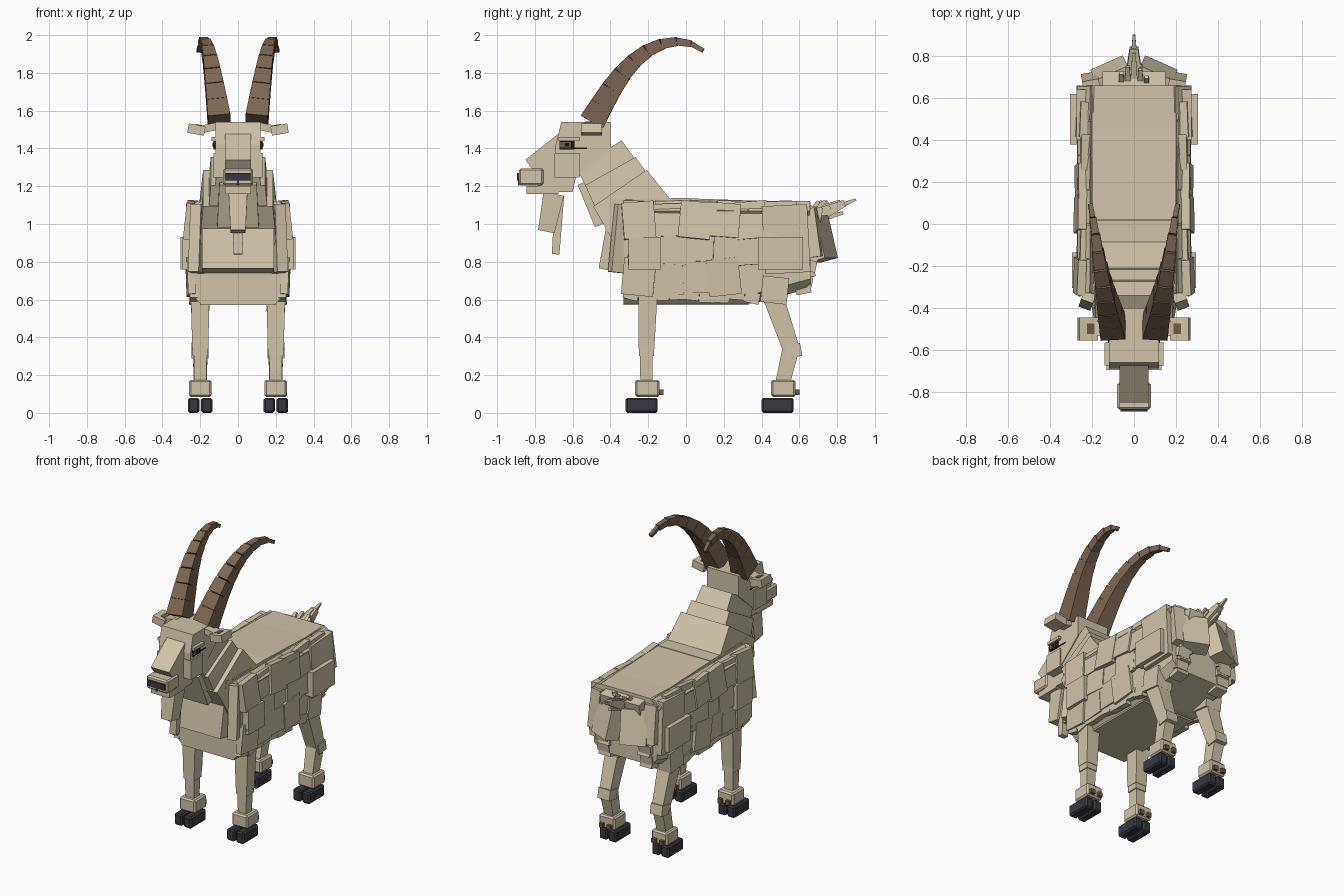
import bpy, bmesh, random
from math import radians, sin, cos
from mathutils import Vector, Euler

random.seed(4)
cube = bpy.data.objects.get("Cube")
if cube:
    bpy.data.objects.remove(cube)


def material(name, red, green, blue):
    colour = (red, green, blue, 1)
    mat = bpy.data.materials.new(name)
    mat.use_nodes = True
    mat.diffuse_color = colour
    mat.node_tree.nodes["Principled BSDF"].inputs["Base Color"].default_value = colour
    return mat


COAT = material("cream coat", .63, .55, .4)
HORN = material("horn brown", .2, .135, .09)
HOOF = material("slate hoof", .04, .04, .055)
CLAW = material("claw brown", .17, .1, .055)
BLACK = material("black", .01, .01, .01)


def loft(name, rings, mat=COAT, pair=False, chamfer=0):
    """Closed solid through matching rings; a pair is modelled on the left and mirrored."""
    sides = (("left_", 1), ("right_", -1)) if pair else (("", 1),)
    for prefix, side in sides:
        bm = bmesh.new()
        loops = [[bm.verts.new((side * x, y, z)) for x, y, z in ring] for ring in rings]
        for lower, upper in zip(loops, loops[1:]):
            for i in range(len(lower)):
                bm.faces.new((lower[i - 1], lower[i], upper[i], upper[i - 1]))
        bm.faces.new(loops[0])
        bm.faces.new(loops[-1])
        bmesh.ops.recalc_face_normals(bm, faces=bm.faces)
        mesh = bpy.data.meshes.new(prefix + name)
        bm.to_mesh(mesh)
        bm.free()
        mesh.materials.append(mat)
        part = bpy.data.objects.new(prefix + name, mesh)
        bpy.context.collection.objects.link(part)
        if chamfer:
            bevel = part.modifiers.new("chamfer", 'BEVEL')
            bevel.width, bevel.segments = chamfer, 1


def rectangle(centre, across, along):
    return [centre - across - along, centre + across - along,
            centre + across + along, centre - across + along]


def box(name, at, size, pitch=0, roll=0, yaw=0, **options):
    """Block from its centre, full size and turns in degrees."""
    turn = Euler((radians(pitch), radians(roll), radians(yaw))).to_matrix()
    x, y, z = (turn.col[i] * size[i] / 2 for i in range(3))
    loft(name, [rectangle(Vector(at) + end, x, y) for end in (-z, z)], **options)


def bar(name, start, end, size, taper=1, **options):
    """Tapering bar between two points; size is its width and depth at the start."""
    start, end = Vector(start), Vector(end)
    axis = (end - start).normalized()
    depth = axis.cross(Vector((1, 0, 0))).normalized()
    width = depth.cross(axis)
    across, along = width * size[0] / 2, depth * size[1] / 2
    loft(name, [rectangle(start, across, along),
                rectangle(end, across * taper, along * taper)], **options)


def slab(name, profile, half_width):
    """Side profile of (y, z) points spanning the middle."""
    loft(name, [[(x, y, z) for y, z in profile] for x in (-half_width, half_width)])


def body_ring(y, half_width, bottom, top, cut=.05):
    """Upright rectangle with chamfered corners."""
    inner = half_width - cut
    right = [(inner, bottom), (half_width, bottom + cut),
             (half_width, top - cut), (inner, top)]
    outline = right + [(-x, z) for x, z in reversed(right)]
    return [(x, y, z) for x, z in outline]


def jitter(amount):
    return random.uniform(-amount, amount)


# Torso and back
loft("torso", [body_ring(-.33, .25, .58, 1.12),
               body_ring(.36, .25, .58, 1.12),
               body_ring(.66, .24, .66, 1.12)])
box("withers_plate", at=(0, -.15, 1.11), size=(.4, .34, .05), pitch=1)
box("back_plate", at=(0, .32, 1.1), size=(.4, .6, .05), pitch=-2)
box("croup_plate", at=(0, .65, 1.06), size=(.3, .14, .08), pitch=-12)
box("belly_plate", at=(0, 0, .59), size=(.4, .66, .04))

# Chest and neck
box("chest", at=(0, -.36, .94), size=(.38, .14, .38), pitch=-10)
bar("neck_base", start=(0, -.22, 1), end=(0, -.35, 1.19), size=(.41, .38), taper=.9)
bar("neck_middle", start=(0, -.31, 1.12), end=(0, -.4, 1.28), size=(.32, .34), taper=.9)
bar("neck_top", start=(0, -.37, 1.22), end=(0, -.46, 1.37), size=(.25, .31), taper=.9)
bar("throat", start=(0, -.4, 1.02), end=(0, -.5, 1.24), size=(.22, .18), taper=.9)

# Head
slab("cranium", [(-.66, 1.54), (-.4, 1.54), (-.4, 1.4),
                 (-.57, 1.25), (-.69, 1.25), (-.69, 1.42)], half_width=.12)
slab("muzzle", [(-.66, 1.49), (-.85, 1.34), (-.79, 1.26),
                (-.78, 1.17), (-.6, 1.17), (-.55, 1.4)], half_width=.07)
box("cheeks", at=(0, -.63, 1.31), size=(.26, .13, .13))
box("snout", at=(0, -.82, 1.25), size=(.16, .13, .09), chamfer=.01)
box("jaw", at=(0, -.76, 1.18), size=(.14, .17, .04))
box("nose", at=(0, -.89, 1.25), size=(.13, .01, .04), mat=HOOF)
box("nose_split", at=(0, -.885, 1.22), size=(.01, .008, .03), mat=HOOF)

# Ears, eyes and brows
box("ear_base", at=(.15, -.5, 1.51), size=(.12, .07, .04), roll=12, pair=True)
box("ear", at=(.22, -.5, 1.5), size=(.09, .11, .05), roll=-10, pair=True)
box("ear_inner", at=(.2, -.5, 1.52), size=(.05, .05, .009), roll=-10, mat=CLAW, pair=True)
box("eye", at=(.124, -.63, 1.42), size=(.009, .08, .05), mat=BLACK, pair=True)
box("iris", at=(.127, -.64, 1.42), size=(.009, .06, .03), mat=CLAW, pair=True)
box("pupil", at=(.13, -.63, 1.42), size=(.009, .02, .02), mat=BLACK, pair=True)
box("eye_line", at=(.12, -.56, 1.4), size=(.006, .07, .008), mat=BLACK, pair=True)
box("brow", at=(.12, -.62, 1.45), size=(.04, .11, .02), pair=True)

# Beard
bar("beard", start=(0, -.7, 1.16), end=(0, -.74, .96), size=(.1, .11), taper=.8)
bar("beard_back", start=(0, -.67, 1.15), end=(0, -.69, .84), size=(.06, .05), taper=.8)

# Horns: tapering segments whose direction curls over towards the tip
SEGMENTS = 9
joint = Vector((.1, -.495, 1.545))
for i in range(SEGMENTS):
    t = i / (SEGMENTS - 1)
    angle = radians(60 - 90 * t * t)
    length = .103 - .03 * t
    tip = joint + Vector((.012, length * cos(angle), length * sin(angle)))
    thickness = 1 - .8 * t
    bar(f"horn_segment_{i}", joint, tip, size=(.12 * thickness, .135 * thickness),
        taper=.9, mat=HORN, pair=True)
    joint = tip

# Tail: fanned tufts around a core
bar("tail_core", start=(0, .64, 1.02), end=(0, .84, 1.11), size=(.1, .09), taper=.4)
bar("tail_tip", start=(0, .8, 1.09), end=(0, .9, 1.13), size=(.03, .03), taper=.4)
for column in range(-2, 3):
    for row in range(-1, 2):
        x, lift = column * .03, row * .03
        reach = .79 - abs(x) + jitter(.05)
        bar(f"tail_tuft_{column}_{row}", start=(x, .67, 1.04 + lift),
            end=(x, reach, 1.09 + lift), size=(.03, .03), taper=.6)

# Shoulder, haunch, chest and rump masses
box("shoulder", at=(.265, -.22, .845), size=(.06, .17, .17), pair=True)
box("haunch", at=(.27, .5, .845), size=(.07, .24, .17), pair=True)
box("thigh_plate", at=(.25, .53, .92), size=(.05, .24, .36), pitch=3, pair=True)
box("chest_flap", at=(.21, -.33, .92), size=(.06, .12, .36), pitch=-6, yaw=20, pair=True)
box("rump", at=(.1, .7, .92), size=(.17, .1, .23), pitch=14, yaw=-24, pair=True)
box("rump_side", at=(.2, .64, .95), size=(.08, .13, .26), pitch=8, yaw=-10, pair=True)

# Fur: overlapping tilted plates in rows, the lowest stopping before the thigh
for row, columns in enumerate((6, 6, 4)):
    for column in range(columns):
        y = -.25 + column * .15 + (row % 2) * .03
        box(f"fur_{row}_{column}", at=(.25 + jitter(.01), y, 1.02 - row * .15),
            size=(.04, .17, .18 + jitter(.02)), pitch=jitter(7),
            roll=4 * row - 6, yaw=jitter(3), pair=True)

# Ragged fringe, thigh tufts and slanted upper edge
for i in range(9):
    box(f"fringe_{i}", at=(.235, -.29 + i * .08, .62 + jitter(.01)),
        size=(.04, .08, .06), pitch=jitter(15), pair=True)
for i in range(5):
    box(f"thigh_tuft_{i}", at=(.17 + jitter(.02), .62 + i * .01, .66 + i * .04),
        size=(.09, .08, .06), pitch=jitter(20), pair=True)
for i in range(6):
    box(f"upper_edge_{i}", at=(.23, -.25 + i * .165, 1.085),
        size=(.08, .16, .03), pitch=jitter(2), roll=42, pair=True)

# Legs
LEG = .2
bar("front_leg_upper", start=(LEG, -.2, .66), end=(LEG, -.21, .34), size=(.1, .1), taper=.85, pair=True)
bar("front_leg_lower", start=(LEG, -.21, .37), end=(LEG, -.21, .15), size=(.07, .07), taper=.9, pair=True)
box("front_knee", at=(LEG, -.21, .33), size=(.08, .08, .06), pair=True)
box("rear_hip", at=(LEG, .47, .65), size=(.12, .14, .14), pitch=-6, pair=True)
bar("rear_leg_upper", start=(LEG, .46, .62), end=(LEG, .56, .33), size=(.1, .11), taper=.8, pair=True)
bar("rear_leg_lower", start=(LEG, .56, .36), end=(LEG, .51, .15), size=(.08, .09), taper=.85, pair=True)
box("rear_hock", at=(LEG, .57, .33), size=(.09, .08, .07), pitch=10, pair=True)

# Feet: pastern, two toes and two dewclaws
for end, y in (("front", -.235), ("rear", .485)):
    box(f"{end}_pastern", at=(LEG, y + .03, .13), size=(.12, .13, .09), chamfer=.01, pair=True)
    for place, shift in (("inner", -1), ("outer", 1)):
        box(f"{end}_{place}_toe", at=(LEG + shift * .035, y, .04), size=(.06, .17, .08),
            mat=HOOF, chamfer=.01, pair=True)
        box(f"{end}_{place}_dewclaw", at=(LEG + shift * .03, y + .1, .11),
            size=(.03, .03, .03), mat=CLAW, pair=True)
